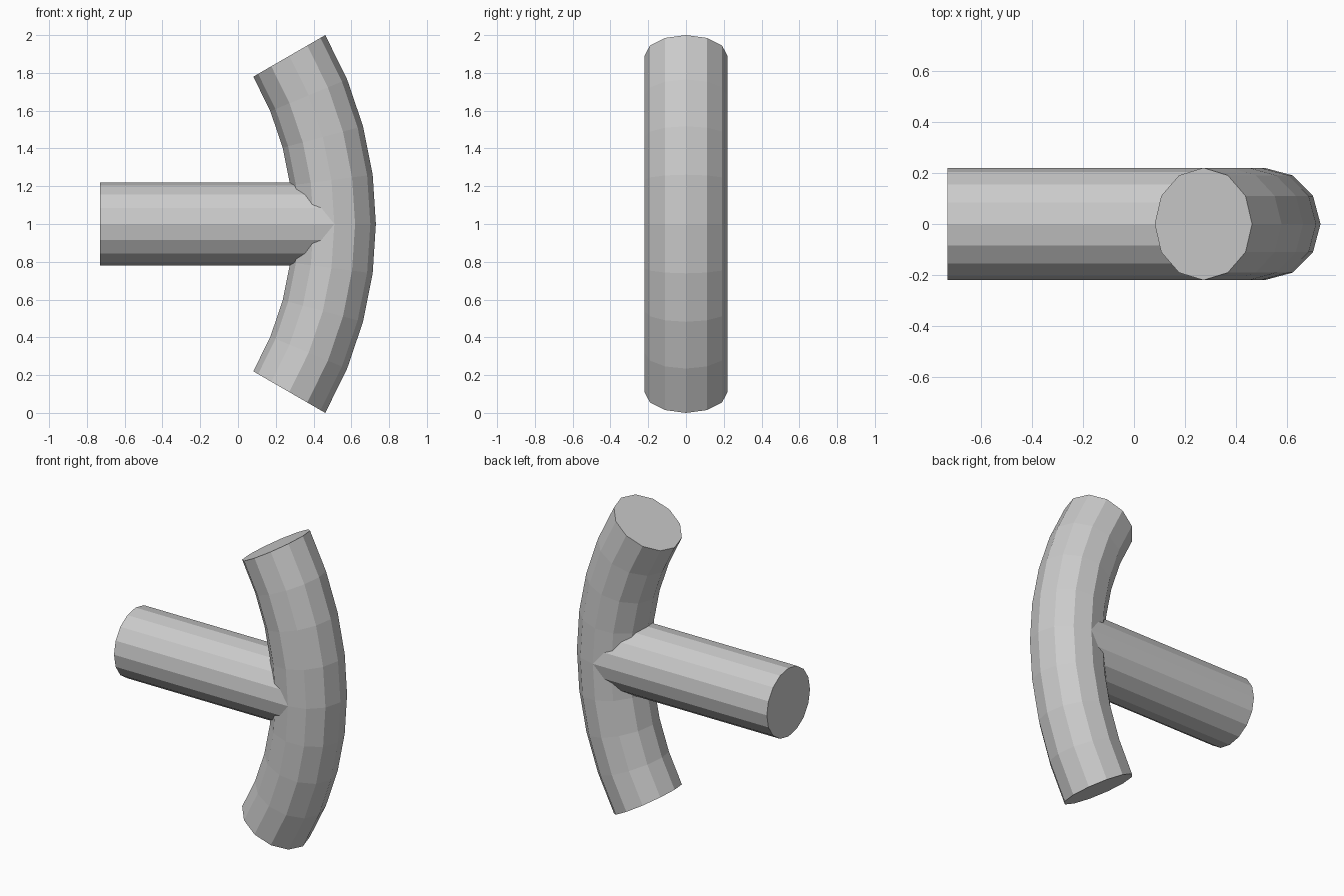
import bpy, bmesh
from math import sin, cos, pi, radians

if "Cube" in bpy.data.objects:
    bpy.data.objects.remove(bpy.data.objects["Cube"])

TUBE_R = 0.22            # radius of both tubes
BEND_R = 1.78            # radius of the bend's centre line
BEND_X = 0.73 - BEND_R - TUBE_R   # centre of the bend
MID_Z = 1.0


def ring(sides, place):
    """Points of a circular section, mapped to 3D by place(outward, sideways)."""
    return [place(TUBE_R * cos(2 * pi * i / sides), TUBE_R * sin(2 * pi * i / sides))
            for i in range(sides)]


def loft(name, rings):
    """Skin a row of equal rings and cap both ends."""
    bm = bmesh.new()
    loops = [[bm.verts.new(p) for p in r] for r in rings]
    n = len(loops[0])
    for a, b in zip(loops, loops[1:]):
        for i in range(n):
            j = (i + 1) % n
            bm.faces.new((a[i], a[j], b[j], b[i]))
    bm.faces.new(loops[0])
    bm.faces.new(loops[-1])
    bmesh.ops.recalc_face_normals(bm, faces=bm.faces)
    mesh = bpy.data.meshes.new(name)
    bm.to_mesh(mesh)
    bm.free()
    obj = bpy.data.objects.new(name, mesh)
    bpy.context.collection.objects.link(obj)
    return obj


def bend_ring(angle):
    return ring(12, lambda u, v: (BEND_X + (BEND_R + u) * cos(angle), v,
                                  MID_Z + (BEND_R + u) * sin(angle)))


def stem_ring(x):
    return ring(16, lambda u, v: (x, v, MID_Z + u))


# Curved tube: 60 degree bend in eight segments
loft("curved_tube", [bend_ring(radians(-30 + 7.5 * k)) for k in range(9)])

# Straight branch tube, ending on the bend's centre line
loft("branch_tube", [stem_ring(-0.73), stem_ring(BEND_X + BEND_R)])
